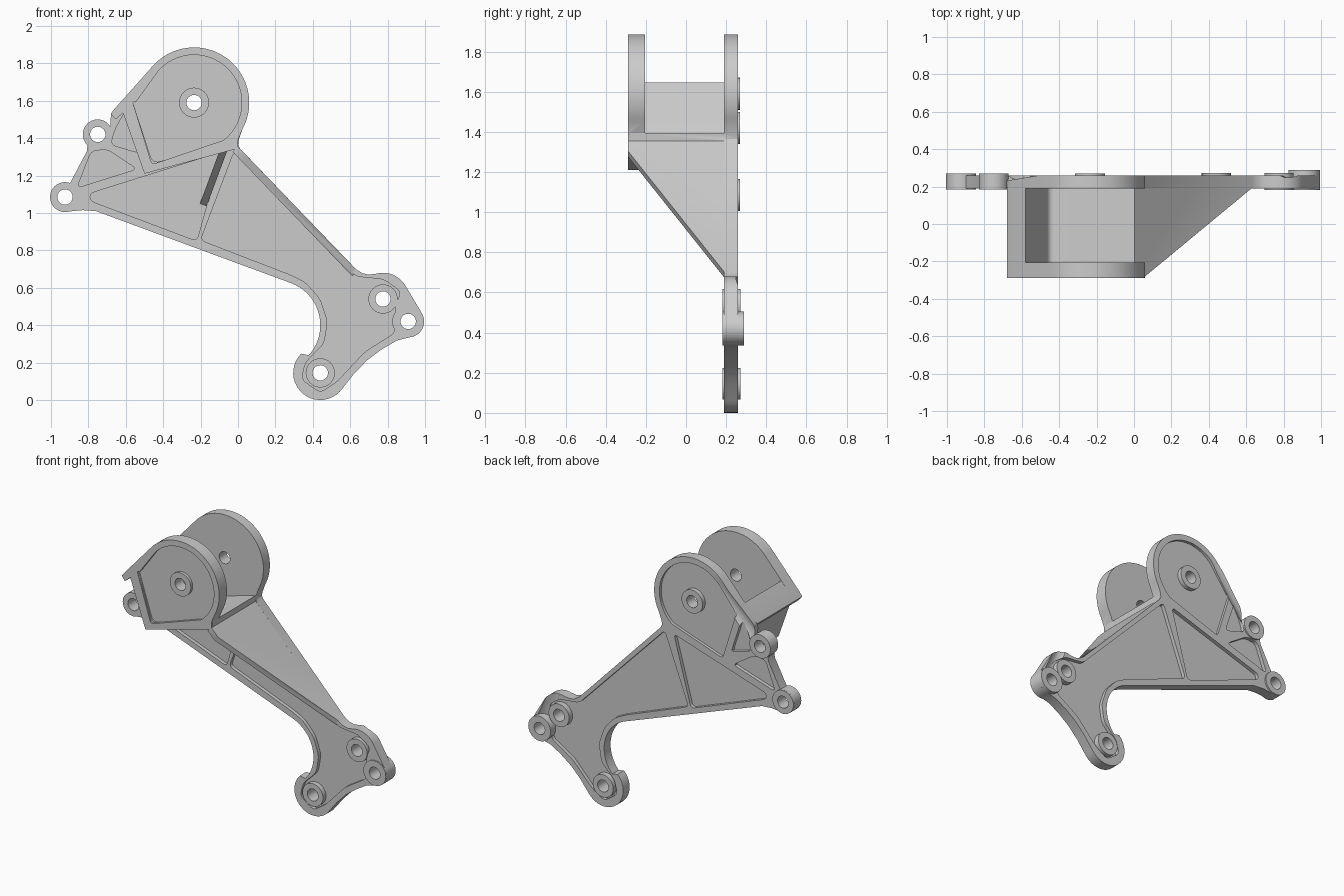
import bpy, bmesh
from math import cos, sin, radians
from mathutils import Vector

if "Cube" in bpy.data.objects:
    bpy.data.objects.remove(bpy.data.objects["Cube"])


def prism(name, pts, offset):
    """Solid from a flat 3D polygon swept by an offset vector."""
    bm = bmesh.new()
    a = [bm.verts.new(p) for p in pts]
    b = [bm.verts.new(Vector(p) + Vector(offset)) for p in pts]
    bm.faces.new(a)
    bm.faces.new(b[::-1])
    for i in range(len(a)):
        j = (i + 1) % len(a)
        bm.faces.new((a[i], b[i], b[j], a[j]))
    bmesh.ops.recalc_face_normals(bm, faces=bm.faces)
    me = bpy.data.meshes.new(name)
    bm.to_mesh(me)
    bm.free()
    ob = bpy.data.objects.new(name, me)
    bpy.context.collection.objects.link(ob)
    return ob


def plate(name, pts, y0, y1):
    return prism(name, [(x, y0, z) for x, z in pts], (0, y1 - y0, 0))


def arc(cx, cz, r, a0, a1, n=20):
    return [(cx + r * cos(radians(a0 + (a1 - a0) * i / n)),
             cz + r * sin(radians(a0 + (a1 - a0) * i / n))) for i in range(n + 1)]


def disc(name, c, r, y0, y1):
    return plate(name, arc(*c, r, 0, 348.75, 31), y0, y1)


def rounded(pts, r, n=5):
    """Round the corners of a 2D polygon with small quadratic curves."""
    out = []
    for i, p in enumerate(pts):
        p = Vector(p)
        d0, d1 = Vector(pts[i - 1]) - p, Vector(pts[(i + 1) % len(pts)]) - p
        a = p + d0.normalized() * min(r, d0.length * .45)
        b = p + d1.normalized() * min(r, d1.length * .45)
        for k in range(n + 1):
            t = k / n
            out.append(tuple(a * (1 - t) ** 2 + p * 2 * t * (1 - t) + b * t * t))
    return out


def cone(name, p, q, r0, r1):
    p, q = Vector(p), Vector(q)
    bm = bmesh.new()
    bmesh.ops.create_cone(bm, cap_ends=True, segments=32, radius1=r0, radius2=r1,
                          depth=(q - p).length)
    me = bpy.data.meshes.new(name)
    bm.to_mesh(me)
    bm.free()
    ob = bpy.data.objects.new(name, me)
    ob.rotation_euler = (q - p).to_track_quat('Z', 'Y').to_euler()
    ob.location = (p + q) / 2
    bpy.context.collection.objects.link(ob)
    return ob


def combine(ob, other, op):
    other.hide_render = True
    m = ob.modifiers.new(op, 'BOOLEAN')
    m.operation, m.object, m.solver = op, other, 'EXACT'
    bpy.context.view_layer.objects.active = ob
    bpy.ops.object.modifier_apply(modifier=m.name)
    bpy.data.objects.remove(other)


HEAD, A, B = (-.235, 1.59), (-.75, 1.42), (-.925, 1.085)
FOOT, C, D = (.44, .145), (.91, .42), (.775, .54)
head_arc = arc(*HEAD, .295, -28, 138, 40)

# Back plate outline, counter-clockwise from the head
outline = (head_arc + [(-.66, 1.557), (-.677, 1.53), (-.682, 1.5)]
           + arc(*A, .08, 30, 205) + [(-.805, 1.36), (-.808, 1.33)]
           + arc(*B, .08, 70, 285) + [(-.83, 1.015), (-.76, 1.01)]
           + arc(.2, .4, .24, 70, -42) + arc(*FOOT, .145, 135, 325)
           + [(.62, .14), (.69, .212), (.77, .272), (.85, .318)]
           + arc(*C, .085, -85, 30) + arc(*D, .14, 30, 105)
           + [(.70, .67), (.665, .678), (.63, .70), (.01, 1.345), (0, 1.365), (.003, 1.39)])
bracket = plate("bracket", outline, .19, .26)

# Lightening pockets, cut from both faces of the plate
pockets = [
    [(-.79, 1.105), (-.09, 1.325), (-.22, .85), (-.79, 1.065)],
    [(-.86, 1.135), (-.54, 1.235), (-.7, 1.34), (-.785, 1.33)],
    [(-.6, 1.55), (-.525, 1.32), (-.68, 1.365), (-.66, 1.44)],
    [(-.02, 1.33), (.63, .66), (.78, .645), (.87, .58), (.84, .5), (.84, .36), (.68, .26),
     (.53, .1), (.44, .04), (.34, .11), (.36, .2), (.46, .3), (.48, .42), (.44, .54),
     (.36, .63), (.28, .67), (-.2, .855)],
]
for p in pockets:
    for y0, y1 in ((.1, .215), (.235, .35)):
        combine(bracket, plate("pocket", rounded(p, .03), y0, y1), 'DIFFERENCE')
head_pocket = rounded([(-.565, 1.6), (-.46, 1.26), (-.08, 1.37)], .02)[:-6] \
    + arc(*HEAD, .255, -52, 138, 36)
combine(bracket, plate("head_pocket", head_pocket, .24, .35), 'DIFFERENCE')

# Tapered clearance scoops beside the corner bosses
for p, q, r0, r1 in (((-.74, .31, 1.44), (-.4, .31, 1.79), .09, .05),
                     ((.91, .31, .42), (.81, .31, .70), .08, .06)):
    combine(bracket, cone("scoop", p, q, r0, r1), 'DIFFERENCE')

# Front lug with its outer pocket
wall_side = [(-.66, 1.557), (-.68, 1.53), (-.655, 1.5), (-.615, 1.535), (-.5, 1.21)]
lug = plate("front_lug", head_arc + wall_side + [(0, 1.345), (0, 1.39)], -.29, -.205)
combine(lug, plate("lug_pocket", head_pocket, -.4, -.27), 'DIFFERENCE')
combine(bracket, lug, 'UNION')

# Floor and left wall joining lug and plate
floor = [(0, 1.345), (.003, 1.395)] + rounded(
    [(.003, 1.395), (-.455, 1.265), (-.58, 1.645)], .04)[6:12] + [(-.58, 1.645)] + wall_side
combine(bracket, plate("floor_wall", floor, -.28, .2), 'UNION')

# Sloping triangular flange down the right edge
flange = prism("flange", [(0, -.288, 1.355), (.05, -.288, 1.303), (.64, .2, .69), (0, .2, 1.355)],
               (-.029, 0, -.028))
combine(bracket, flange, 'UNION')

# Gusset under the floor, in line with the diagonal rib
gusset = prism("gusset", [(-.055, -.2, 1.34), (-.17, .225, 1.03), (-.055, .225, 1.34)],
               (-.036, 0, .013))
combine(bracket, gusset, 'UNION')

# Bosses
for c, r, y0, y1 in ((HEAD, .08, .2, .27), (HEAD, .08, -.29, -.22), (A, .08, .185, .27),
                     (B, .08, .185, .27), (FOOT, .078, .182, .272), (D, .078, .182, .272),
                     (C, .085, .182, .29)):
    combine(bracket, disc("boss", c, r, y0, y1), 'UNION')

# Bolt holes
for c in (HEAD, A, B, FOOT, C, D):
    y0 = -.5 if c == HEAD else .1
    combine(bracket, disc("hole", c, .041, y0, .5), 'DIFFERENCE')

bpy.ops.object.select_all(action='DESELECT')
bracket.select_set(True)
bpy.context.view_layer.objects.active = bracket
bpy.ops.object.shade_smooth_by_angle(angle=radians(30))
